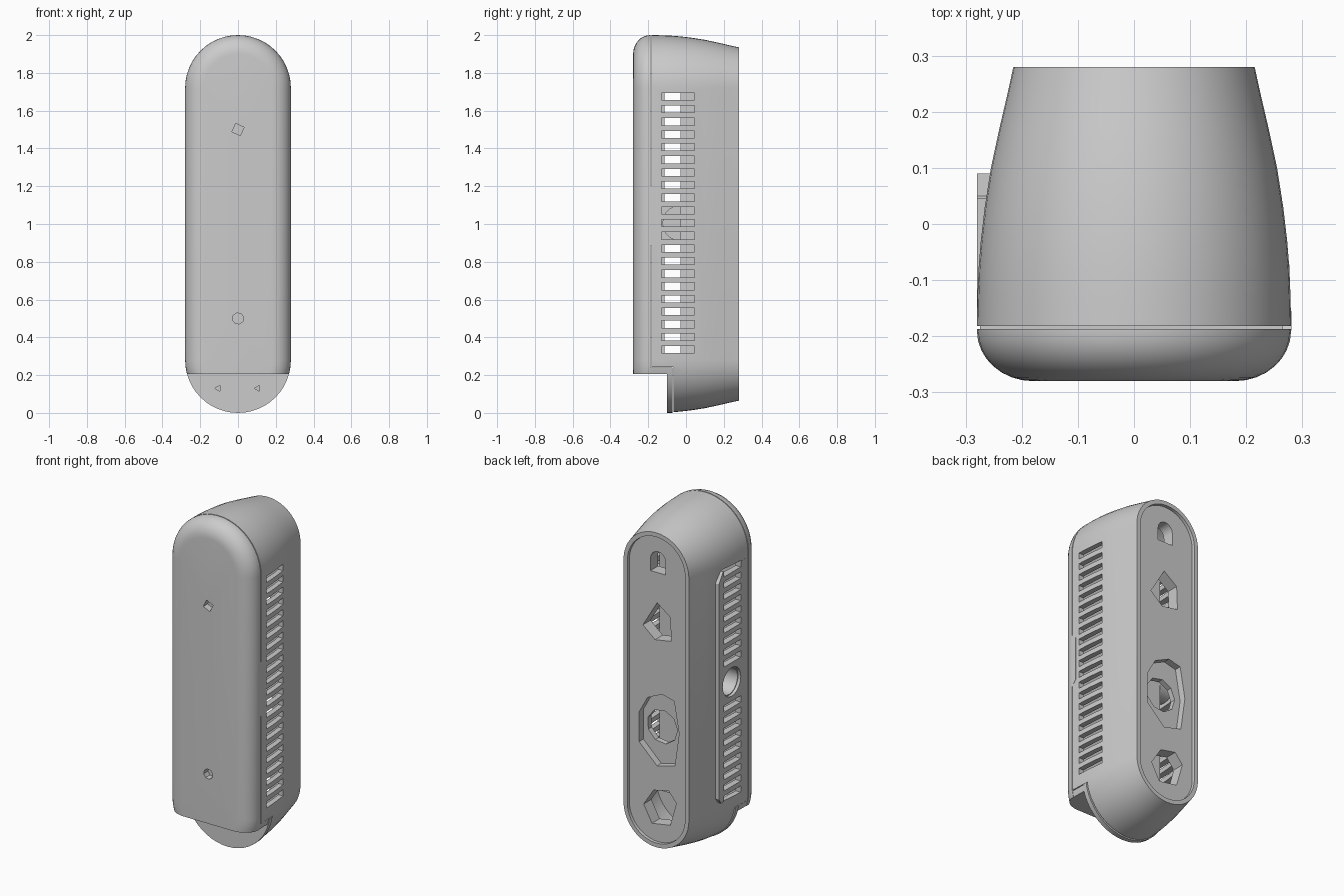
import bpy, bmesh, math

cube = bpy.data.objects.get("Cube")
if cube:
    bpy.data.objects.remove(cube, do_unlink=True)

# One plain plastic colour
grey = bpy.data.materials.new("plain grey")
grey.use_nodes = True
grey.diffuse_color = (0.6, 0.6, 0.6, 1)
bsdf = next(n for n in grey.node_tree.nodes if n.type == 'BSDF_PRINCIPLED')
bsdf.inputs["Base Color"].default_value = (0.6, 0.6, 0.6, 1)
bsdf.inputs["Roughness"].default_value = 0.6


def finish(name, bm):
    bmesh.ops.recalc_face_normals(bm, faces=bm.faces)
    mesh = bpy.data.meshes.new(name)
    bm.to_mesh(mesh)
    bm.free()
    mesh.materials.append(grey)
    ob = bpy.data.objects.new(name, mesh)
    bpy.context.collection.objects.link(ob)
    return ob


def stadium(inset, n=24):
    """Upright pill outline in x and z, shrunk by inset."""
    r = 0.28 - inset
    pts = []
    for start, zc in ((0, 1.72), (math.pi, 0.28)):
        for i in range(n + 1):
            a = start + math.pi * i / n
            pts.append((r * math.cos(a), zc + r * math.sin(a)))
    return pts


def loft(name, profile, hollow=False, below=None, above=None):
    """Pill rings along y; optionally trimmed by level planes."""
    bm = bmesh.new()
    rings = [[bm.verts.new((x, y, z)) for x, z in stadium(s)] for y, s in profile]
    pairs = list(zip(rings, rings[1:]))
    if hollow:
        pairs.append((rings[-1], rings[0]))
    else:
        bm.faces.new(rings[0])
        bm.faces.new(rings[-1])
    for a, b in pairs:
        for i in range(len(a)):
            j = (i + 1) % len(a)
            bm.faces.new((a[i], a[j], b[j], b[i]))
    for level, direction in ((below, 1), (above, -1)):
        if level is not None:
            bmesh.ops.bisect_plane(bm, geom=bm.verts[:] + bm.edges[:] + bm.faces[:],
                                   plane_co=(0, 0, level), plane_no=(0, 0, direction),
                                   clear_outer=True)
            bmesh.ops.holes_fill(bm, edges=[e for e in bm.edges if e.is_boundary])
    return finish(name, bm)


def prisms(name, outlines, axis, lo, hi):
    """Extrude outlines: (x, z) along y, or (y, z) along x."""
    bm = bmesh.new()
    for pts in outlines:
        ends = [[bm.verts.new((u, t, v) if axis == 'y' else (t, u, v)) for u, v in pts]
                for t in (lo, hi)]
        bm.faces.new(ends[0])
        bm.faces.new(ends[1])
        for i in range(len(pts)):
            j = (i + 1) % len(pts)
            bm.faces.new((ends[0][i], ends[0][j], ends[1][j], ends[1][i]))
    return finish(name, bm)


def ngon(u, v, r, n, turn=0.0):
    return [(u + r * math.cos(turn + math.tau * i / n),
             v + r * math.sin(turn + math.tau * i / n)) for i in range(n)]


def rect(u0, u1, v0, v1):
    return [(u0, v0), (u1, v0), (u1, v1), (u0, v1)]


def cut(ob, cutter):
    mod = ob.modifiers.new("cut", 'BOOLEAN')
    mod.operation = 'DIFFERENCE'
    mod.solver = 'EXACT'
    mod.object = cutter
    bpy.context.view_layer.objects.active = ob
    bpy.ops.object.modifier_apply(modifier=mod.name)


def smooth(ob):
    bpy.ops.object.select_all(action='DESELECT')
    ob.select_set(True)
    bpy.context.view_layer.objects.active = ob
    bpy.ops.object.shade_smooth_by_angle(angle=math.radians(30))


cutters = []


def cutter(*args):
    ob = prisms("cutter", *args)
    ob.hide_render = True
    cutters.append(ob)
    return ob


# Front shell with a rounded edge and a level lower end
edge = [(-0.19 - 0.09 * math.sin(a), 0.1 * (1 - math.cos(a)))
        for a in (math.pi / 2 * i / 8 for i in range(9))]
shell = loft("front_shell", [(-0.187, 0.0)] + edge, above=0.205)
cut(shell, cutter([ngon(0, 1.5, 0.034, 4, 0.35), ngon(0, 0.5, 0.03, 8, 0.2)],
                  'y', -0.3, -0.24))

# Shelf closing the lower end of the shell, and the chin plate under it
shelf = loft("shell_shelf", [(-0.19, 0.002), (-0.1, 0.004)], below=0.24, above=0.205)
chin = loft("chin_plate", [(-0.1, 0.0), (-0.072, 0.0)], below=0.24)
cut(chin, cutter([ngon(s * 0.105, 0.13, 0.018, 3, math.pi) for s in (-1, 1)],
                 'y', -0.12, -0.08))

# Hollow housing tapering to the back rim
housing = loft("housing", [
    (-0.182, 0.0), (-0.13, 0.001), (-0.08, 0.003), (-0.03, 0.007), (0.03, 0.014),
    (0.1, 0.025), (0.17, 0.04), (0.23, 0.054), (0.28, 0.065),
    (0.28, 0.09), (0.24, 0.092), (0.1, 0.055), (0.0, 0.04), (-0.182, 0.03)], hollow=True)
cut(housing, cutter([rect(-0.4, -0.066, -0.1, 0.243)], 'x', -0.4, 0.4))

# Side panel on the right, with a sloped upper corner
panel = prisms("side_panel", [[(-0.18, 0.32), (0.07, 0.32), (0.09, 0.35),
                               (0.09, 1.63), (0.05, 1.69), (-0.18, 1.69)]],
               'x', -0.28, -0.245)

# Vent slots on both sides and the round side port
levels = [0.335 + 0.067 * i for i in range(21)]
cut(housing, cutter([rect(-0.13, 0.045, z - 0.019, z + 0.019) for z in levels],
                    'x', 0.18, 0.35))
right_vents = cutter([rect(-0.115, 0.045, z - 0.019, z + 0.019)
                      for z in levels if abs(z - 1.005) > 0.12], 'x', -0.35, -0.18)
port_hole = cutter([ngon(-0.03, 1.005, 0.085, 20)], 'x', -0.35, -0.18)
for part in (housing, panel):
    cut(part, right_vents)
    cut(part, port_hole)
port = prisms("port_barrel", [ngon(-0.03, 1.005, 0.095, 20)], 'x', -0.262, -0.12)
cut(port, cutter([ngon(-0.03, 1.005, 0.08, 20)], 'x', -0.3, -0.15))

# Recessed back plate with its openings
back = loft("back_plate", [(0.19, 0.088), (0.262, 0.088)])
arch = [(-0.05, 1.69), (0.05, 1.69)] + [
    (0.05 * math.cos(math.pi * i / 8), 1.765 + 0.05 * math.sin(math.pi * i / 8))
    for i in range(9)]
upper = [(0.007, 1.51), (-0.08, 1.446), (-0.086, 1.305), (0.02, 1.287), (0.1, 1.354)]
lower = [(0.03, 0.39), (-0.07, 0.41), (-0.12, 0.35), (-0.08, 0.21), (0.04, 0.19),
         (0.095, 0.29)]
well = [(0.07, 0.93), (-0.026, 0.974), (-0.105, 0.955), (-0.138, 0.77), (-0.11, 0.57),
        (0.007, 0.54), (0.125, 0.653), (0.125, 0.83)]
cut(back, cutter([arch, upper, lower], 'y', 0.1, 0.3))
cut(back, cutter([well], 'y', 0.222, 0.3))
cut(back, cutter([ngon(0, 0.76, 0.1, 9, 0.3)], 'y', 0.1, 0.3))

# Inner board seen through the openings, and the clip on the left seam
prisms("inner_board", [rect(-0.14, 0.14, 0.28, 1.72)], 'y', -0.03, 0.05)
prisms("side_clip", [[(-0.19, 0.88), (-0.155, 0.92), (-0.155, 1.18), (-0.19, 1.21)]],
       'x', 0.265, 0.2805)

for ob in cutters:
    bpy.data.objects.remove(ob, do_unlink=True)
for ob in (shell, shelf, chin, housing, port, back):
    smooth(ob)
